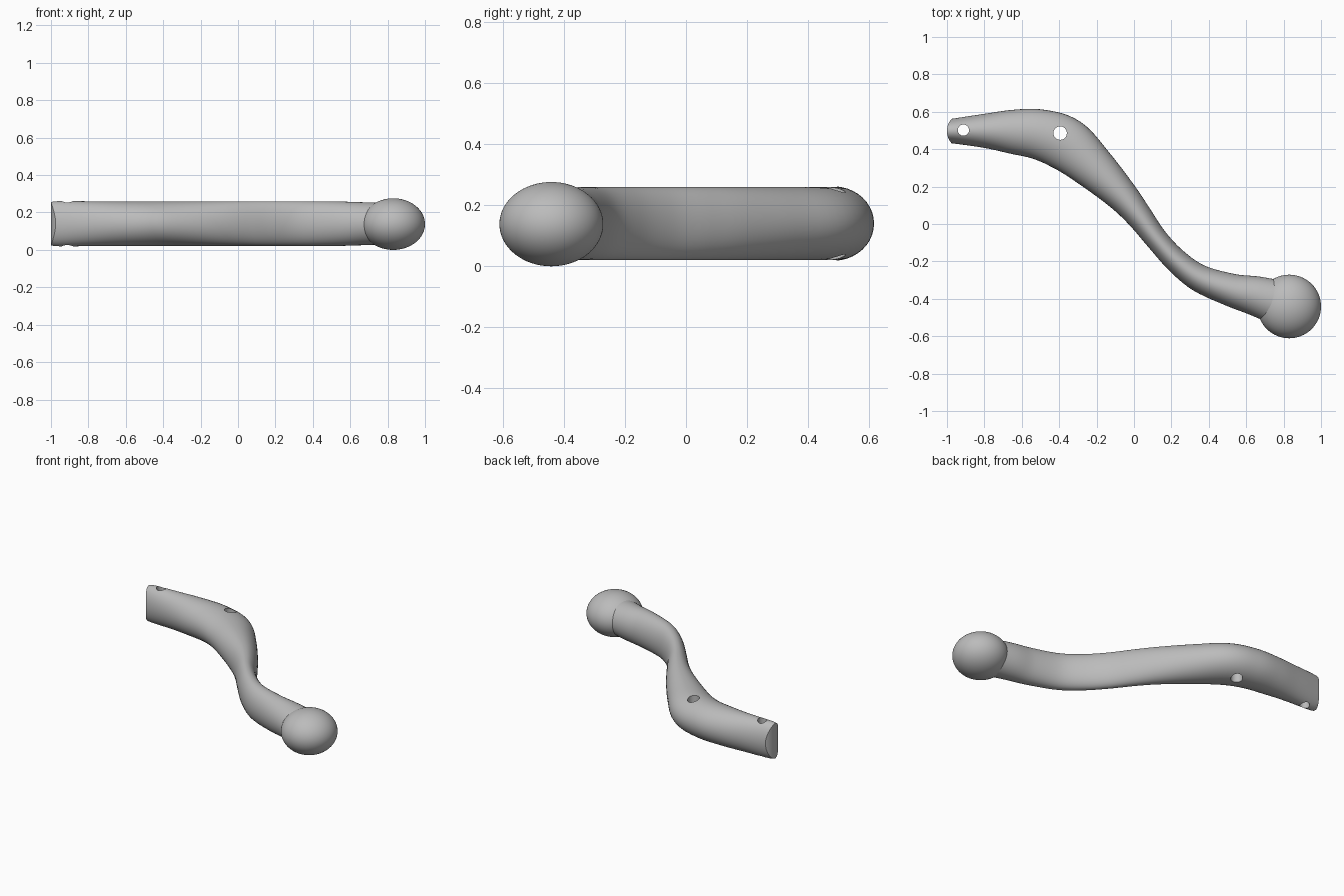
import bpy, bmesh, math
from mathutils import Vector

cube = bpy.data.objects.get("Cube")
if cube:
    bpy.data.objects.remove(cube, do_unlink=True)

grey = bpy.data.materials.new("satin grey")
grey.use_nodes = True
colour = (0.5, 0.5, 0.5, 1)
grey.diffuse_color = colour
grey.node_tree.nodes["Principled BSDF"].inputs["Base Color"].default_value = colour

MID = 0.14       # height of the lever's centre plane
SIDES = 40       # points round each cross-section
STEPS = 6        # sections between neighbouring stations


def make_object(name, bm):
    bmesh.ops.recalc_face_normals(bm, faces=bm.faces[:])
    mesh = bpy.data.meshes.new(name)
    bm.to_mesh(mesh)
    bm.free()
    mesh.materials.append(grey)
    obj = bpy.data.objects.new(name, mesh)
    bpy.context.collection.objects.link(obj)
    return obj


def smooth(obj):
    bpy.ops.object.select_all(action='DESELECT')
    obj.select_set(True)
    bpy.context.view_layer.objects.active = obj
    bpy.ops.object.shade_smooth_by_angle(angle=math.radians(35))


def prism(name, outline):
    """Vertical prism that reaches beyond the lever above and below."""
    bm = bmesh.new()
    face = bm.faces.new([bm.verts.new((x, y, -0.2)) for x, y in outline])
    top = bmesh.ops.extrude_face_region(bm, geom=[face])["geom"]
    bmesh.ops.translate(bm, vec=(0, 0, 0.7),
                        verts=[v for v in top if isinstance(v, bmesh.types.BMVert)])
    obj = make_object(name, bm)
    obj.hide_render = True
    return obj


def arc(x, y, rx, ry, start, end, count):
    angles = [math.radians(start + (end - start) * i / count) for i in range(count + 1)]
    return [(x + rx * math.cos(a), y + ry * math.sin(a)) for a in angles]


def spline(p0, p1, p2, p3, t):
    return 0.5 * (2 * p1 + (p2 - p0) * t + (2 * p0 - 5 * p1 + 4 * p2 - p3) * t * t
                  + (3 * p1 - p0 - 3 * p2 + p3) * t ** 3)


# Stations along the lever: x, y, half width, half height
stations = [Vector(s) for s in (
    (-1.03, .495, .058, .105), (-.97, .497, .066, .12), (-.8, .498, .091, .12),
    (-.65, .493, .118, .12), (-.503, .478, .135, .12), (-.362, .425, .143, .12),
    (-.215, .3, .117, .12), (-.07, .157, .088, .12), (.025, .045, .071, .12),
    (.12, -.08, .061, .12), (.225, -.195, .064, .12), (.35, -.29, .073, .12),
    (.52, -.353, .088, .119), (.66, -.387, .107, .115), (.8, -.43, .122, .11))]
padded = [2 * stations[0] - stations[1]] + stations + [2 * stations[-1] - stations[-2]]
path = [spline(*padded[i:i + 4], k / STEPS)
        for i in range(len(stations) - 1) for k in range(STEPS)] + [stations[-1]]

# Lever arm: elliptical sections swept along the path
bm = bmesh.new()
rings = []
for i, s in enumerate(path):
    d = path[min(i + 1, len(path) - 1)] - path[max(i - 1, 0)]
    side = Vector((-d[1], d[0], 0)).normalized()
    centre = Vector((s[0], s[1], MID))
    ring = []
    for k in range(SIDES):
        a = math.tau * k / SIDES
        ring.append(bm.verts.new(centre + side * s[2] * math.cos(a)
                                 + Vector((0, 0, s[3] * math.sin(a)))))
    rings.append(ring)
for a, b in zip(rings, rings[1:]):
    for k in range(SIDES):
        n = (k + 1) % SIDES
        bm.faces.new((a[k], a[n], b[n], b[k]))
bm.faces.new(rings[0])
bm.faces.new(rings[-1])
lever = make_object("lever_arm", bm)

# Rounded tip and the two through holes
tip = arc(-.93, .497, .07, .085, 90, 270, 32)
cutters = [
    (prism("tip_cutter", tip + [(1.2, -1.1), (1.2, 1.1)]), 'INTERSECT'),
    (prism("tip_hole_cutter", arc(-.912, .502, .03, .03, 0, 348.75, 31)), 'DIFFERENCE'),
    (prism("pivot_hole_cutter", arc(-.395, .486, .036, .036, 0, 348.75, 31)), 'DIFFERENCE')]
for cutter, operation in cutters:
    mod = lever.modifiers.new(cutter.name, 'BOOLEAN')
    mod.operation = operation
    mod.solver = 'EXACT'
    mod.object = cutter
bpy.context.view_layer.update()
graph = bpy.context.evaluated_depsgraph_get()
cut_mesh = bpy.data.meshes.new_from_object(lever.evaluated_get(graph))
lever.modifiers.clear()
lever.data = cut_mesh
for cutter, _ in cutters:
    bpy.data.objects.remove(cutter, do_unlink=True)
smooth(lever)

# Flattened ball knob
bm = bmesh.new()
bmesh.ops.create_uvsphere(bm, u_segments=64, v_segments=32, radius=1)
bmesh.ops.scale(bm, vec=(.17, .17, .138), verts=bm.verts[:])
bmesh.ops.translate(bm, vec=(.83, -.441, .138), verts=bm.verts[:])
smooth(make_object("ball_knob", bm))
